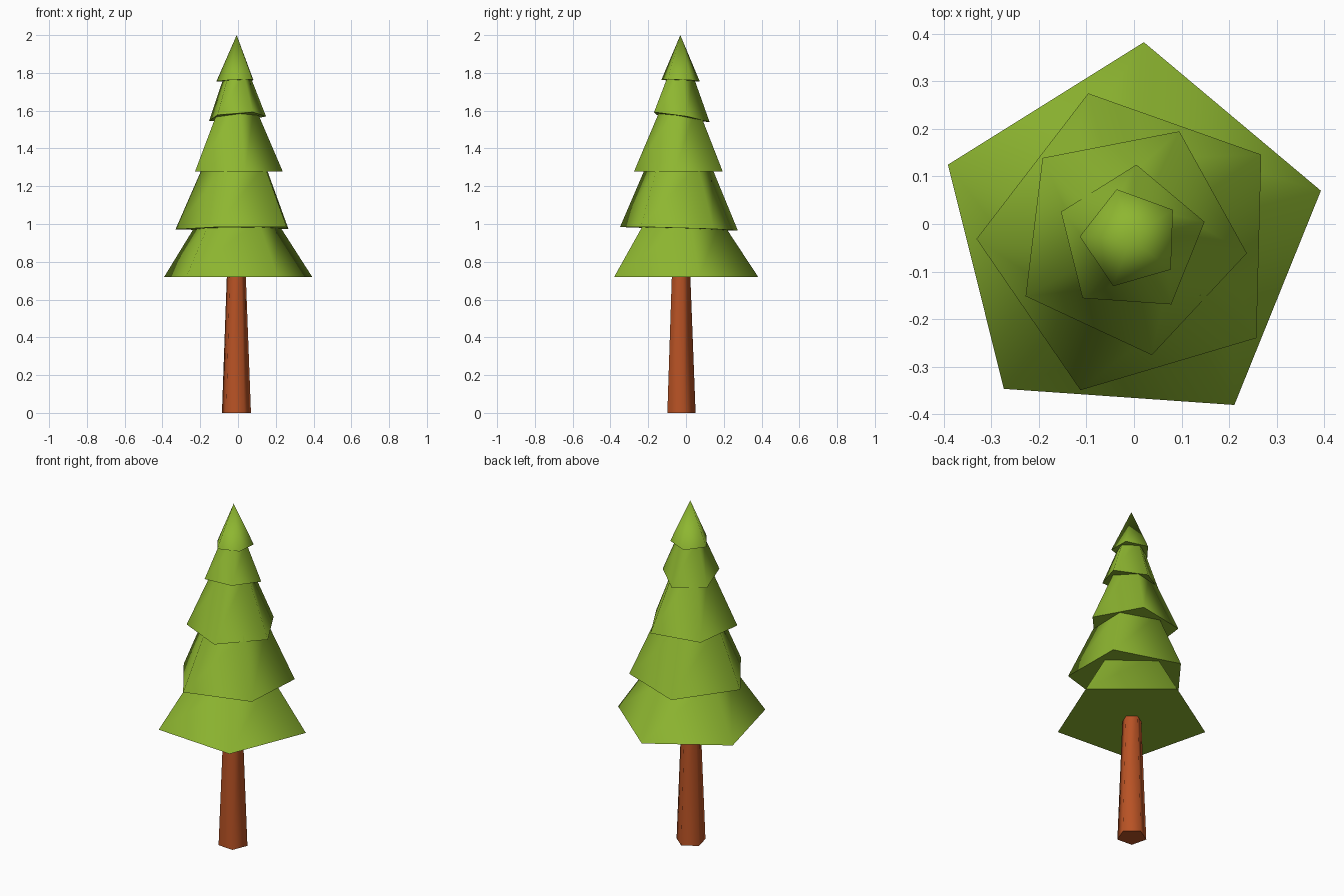
import bpy, bmesh, math

if "Cube" in bpy.data.objects:
    bpy.data.objects.remove(bpy.data.objects["Cube"])


def material(name, color):
    m = bpy.data.materials.new(name)
    m.diffuse_color = (*color, 1)
    m.use_nodes = True
    m.node_tree.nodes["Principled BSDF"].inputs["Base Color"].default_value = m.diffuse_color
    return m


GREEN = material("leaf green", (0.27, 0.47, 0.03))
BROWN = material("bark brown", (0.48, 0.085, 0.018))


def five_sided(name, mat, center, angle, r0, z0, r1, z1, tilt=(0, 0)):
    """Capped five-sided cone or frustum; tilt slopes the lower rim in x and y."""
    bm = bmesh.new()
    cx, cy = center

    def ring(r, z, t):
        out = []
        for i in range(5):
            a = math.radians(angle + 72 * i)
            x, y = r * math.cos(a), r * math.sin(a)
            out.append(bm.verts.new((cx + x, cy + y, z + t[0] * x + t[1] * y)))
        return out

    low = ring(r0, z0, tilt)
    bm.faces.new(low[::-1])
    if r1 > 0:
        high = ring(r1, z1, (0, 0))
        bm.faces.new(high)
    else:
        tip = bm.verts.new((cx, cy, z1))
    for i in range(5):
        j = (i + 1) % 5
        if r1 > 0:
            f = bm.faces.new((low[i], low[j], high[j], high[i]))
        else:
            f = bm.faces.new((low[i], low[j], tip))
        f.smooth = True
    # keep the cap rims crisp while the sides shade softly
    for f in bm.faces:
        if len(f.verts) == 5:
            for e in f.edges:
                e.smooth = False
    me = bpy.data.meshes.new(name)
    bm.to_mesh(me)
    bm.free()
    me.materials.append(mat)
    ob = bpy.data.objects.new(name, me)
    bpy.context.collection.objects.link(ob)


# Trunk
five_sided("trunk", BROWN, (-0.01, -0.03), 86, 0.081, 0.0, 0.052, 0.75)

# Foliage tiers, bottom to top:
# centre, angle, rim radius, rim height, top radius, top height, rim tilt
tiers = [
    ((-0.008, -0.03), 86, 0.413, 0.72, 0.215, 1.02, (0, 0)),
    ((-0.003, -0.04), 34.5, 0.328, 0.976, 0.18, 1.31, (0.012, -0.03)),
    ((-0.01, -0.031), 65, 0.249, 1.277, 0.097, 1.63, (0, 0)),
    ((-0.006, -0.034), 86, 0.159, 1.565, 0.07, 1.79, (0.07, -0.16)),
    ((-0.007, -0.03), 34, 0.107, 1.76, 0.0, 2.0, (0.04, -0.04)),
]
for n, t in enumerate(tiers):
    five_sided(f"foliage_tier_{n + 1}", GREEN, *t)
